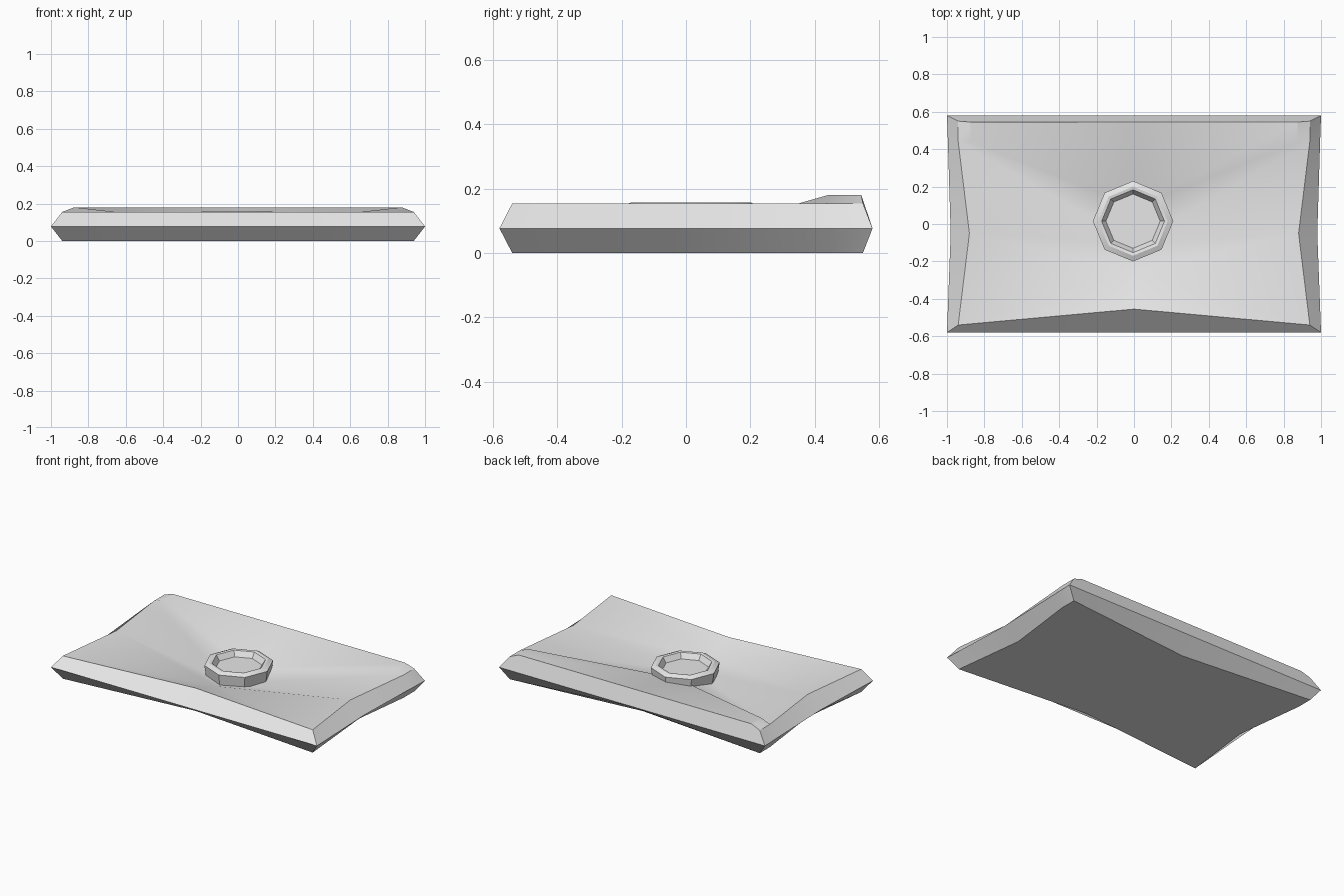
import bpy, bmesh, math

cube = bpy.data.objects.get("Cube")
if cube:
    bpy.data.objects.remove(cube, do_unlink=True)

grey = bpy.data.materials.new("plain_grey")
grey.use_nodes = True
grey.diffuse_color = (0.8, 0.8, 0.8, 1)
grey.node_tree.nodes["Principled BSDF"].inputs["Base Color"].default_value = (0.8, 0.8, 0.8, 1)


def finish(bm, name, angle):
    """Turn a bmesh into a shaded object."""
    bmesh.ops.recalc_face_normals(bm, faces=bm.faces)
    mesh = bpy.data.meshes.new(name)
    bm.to_mesh(mesh)
    bm.free()
    mesh.materials.append(grey)
    obj = bpy.data.objects.new(name, mesh)
    bpy.context.collection.objects.link(obj)
    bpy.ops.object.select_all(action='DESELECT')
    obj.select_set(True)
    bpy.context.view_layer.objects.active = obj
    bpy.ops.object.shade_smooth_by_angle(angle=math.radians(angle))
    return obj


# Envelope: pinched pillow outline, right half first, then mirrored
bm = bmesh.new()
inset = [(0, -.455), (.94, -.54), (.88, -.05), (.94, .44), (.94, .55)]
girth = [(0, -.58), (1, -.58), (.98, -.05), (.995, .44), (1, .58), (0, .58)]
bottom = [bm.verts.new((x, y, 0)) for x, y in inset + [(0, .46)]]
middle = [bm.verts.new((x, y, .077)) for x, y in girth]
top = [bm.verts.new((x, y, .155)) for x, y in inset]

# Flap ridge along the back, and the dished centre points
ridge_mid = bm.verts.new((0, .545, .18))
ridge_end = bm.verts.new((.875, .545, .18))
flap_corner = bm.verts.new((.875, .44, .18))
flap_tip = bm.verts.new((0, .09, .08))
dish = bm.verts.new((0, -.1, .05))
pocket_tip = bm.verts.new((0, -.25, .09))

# Bevelled edge bands and underside
bm.faces.new(bottom)
for i in range(5):
    bm.faces.new((bottom[i], bottom[i + 1], middle[i + 1], middle[i]))
for i in range(4):
    bm.faces.new((middle[i], middle[i + 1], top[i + 1], top[i]))
front, corner, side, shoulder, back = top
bm.faces.new((middle[4], middle[5], ridge_mid, ridge_end, back))

# Front pocket, side panels and flap
for face in [(front, corner, pocket_tip), (corner, side, pocket_tip),
             (side, dish, pocket_tip), (side, shoulder, dish),
             (shoulder, flap_corner, flap_tip, dish),
             (shoulder, back, ridge_end, flap_corner),
             (flap_corner, ridge_end, flap_tip), (ridge_end, ridge_mid, flap_tip)]:
    bm.faces.new(face)
bmesh.ops.mirror(bm, geom=bm.verts[:] + bm.edges[:] + bm.faces[:], axis='X', merge_dist=.0001)
bmesh.ops.remove_doubles(bm, verts=bm.verts, dist=.0001)
finish(bm, "envelope", 25)

# Seal: eight-sided raised ring with a sunken floor
bm = bmesh.new()
rings = []
for radius, z in [(.2, .04), (.215, .145), (.185, .158), (.168, .155), (.145, .12)]:
    rings.append([bm.verts.new((radius * math.cos(a * math.pi / 4) - .005,
                                radius * math.sin(a * math.pi / 4) + .015, z))
                  for a in range(8)])
for low, high in zip(rings, rings[1:]):
    for a in range(8):
        b = (a + 1) % 8
        bm.faces.new((low[a], low[b], high[b], high[a]))
bm.faces.new(rings[0])
bm.faces.new(rings[-1])
finish(bm, "seal", 25)
